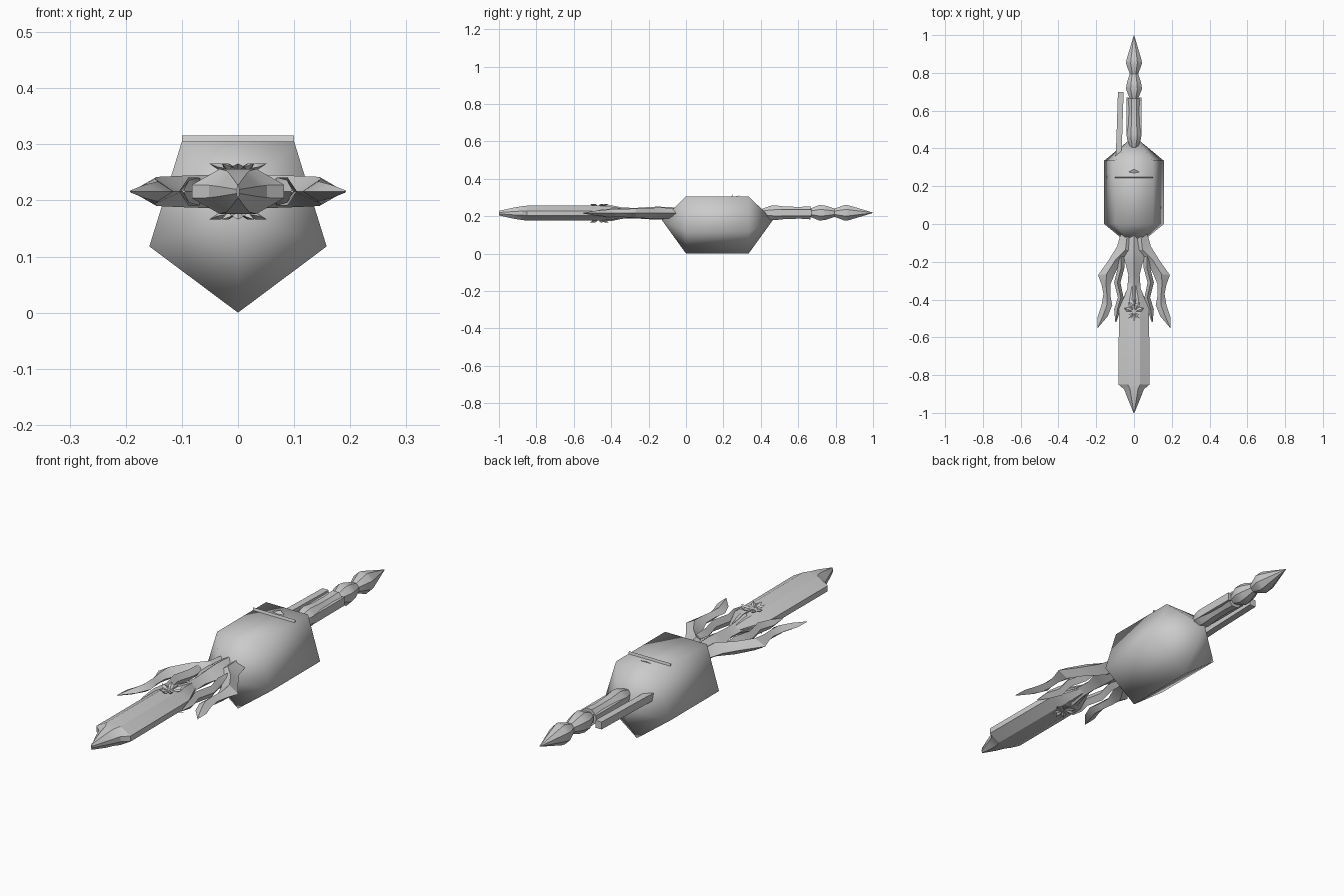
import bpy, bmesh, math
from mathutils import Matrix, Vector

if "Cube" in bpy.data.objects:
    bpy.data.objects.remove(bpy.data.objects["Cube"])

grey = bpy.data.materials.new("plain grey")
grey.diffuse_color = (0.6, 0.6, 0.6, 1)
grey.use_nodes = True
grey.node_tree.nodes["Principled BSDF"].inputs["Base Color"].default_value = grey.diffuse_color
MID = 0.216  # height of the long axis


def make(name, verts, faces, smooth=None):
    """Mesh object with outward normals; smooth is an edge angle in degrees."""
    me = bpy.data.meshes.new(name)
    bm = bmesh.new()
    vs = [bm.verts.new(v) for v in verts]
    for f in faces:
        bm.faces.new([vs[i] for i in f])
    bmesh.ops.remove_doubles(bm, verts=bm.verts, dist=1e-5)
    bmesh.ops.recalc_face_normals(bm, faces=bm.faces)
    bm.to_mesh(me)
    bm.free()
    ob = bpy.data.objects.new(name, me)
    bpy.context.collection.objects.link(ob)
    me.materials.append(grey)
    if smooth:
        bpy.ops.object.select_all(action='DESELECT')
        ob.select_set(True)
        bpy.context.view_layer.objects.active = ob
        bpy.ops.object.shade_smooth_by_angle(angle=math.radians(smooth))
    return ob


def loft(name, rings, smooth=None):
    """Skin equal-sized rings and cap both ends."""
    n = len(rings[0])
    verts = [v for r in rings for v in r]
    faces = [(i * n + j, i * n + (j + 1) % n, (i + 1) * n + (j + 1) % n, (i + 1) * n + j)
             for i in range(len(rings) - 1) for j in range(n)]
    faces += [tuple(range(n)), tuple(range(len(verts) - n, len(verts)))]
    return make(name, verts, faces, smooth)


def ridged(name, stations, side=1, smooth=25):
    """Tapered strip with a ridge on top and bottom: (outer xy, inner xy, half height)."""
    rings = []
    for (ox, oy), (ix, iy), h in stations:
        mx, my = (ox + ix) / 2, (oy + iy) / 2
        rings.append([(side * ox, oy, MID), (side * mx, my, MID + h),
                      (side * ix, iy, MID), (side * mx, my, MID - h)])
    return loft(name, rings, smooth)


def box(name, x0, x1, y0, y1, z0, z1):
    return loft(name, [[(x0, y, z0), (x1, y, z0), (x1, y, z1), (x0, y, z1)] for y in (y0, y1)])


# Body: pentagonal drum with a pointed pyramid at each end
pent = [(0, 0), (0.158, 0.118), (0.1, 0.305), (-0.1, 0.305), (-0.158, 0.118)]
verts = [(x, y, z) for y in (0.0, 0.335) for x, z in pent]
verts += [(0, -0.13, 0.18), (0, 0.465, 0.18)]
faces = []
for i in range(5):
    j = (i + 1) % 5
    faces += [(i, j, j + 5, i + 5), (i, j, 10), (i + 5, j + 5, 11)]
make("body", verts, faces, 180)

# Raised lip and small catch on the body top
make("top_lip", [(-0.1, 0.243, 0.304), (0.1, 0.243, 0.304), (0.1, 0.247, 0.316), (-0.1, 0.247, 0.316),
                 (0.1, 0.25, 0.304), (-0.1, 0.25, 0.304)],
     [(0, 1, 2, 3), (3, 2, 4, 5), (0, 3, 5), (1, 4, 2), (0, 5, 4, 1)])
make("top_catch", [(-0.03, 0.275, 0.306), (0, 0.27, 0.306), (0.03, 0.275, 0.306), (0, 0.29, 0.314)],
     [(0, 1, 3), (1, 2, 3), (0, 3, 2), (0, 2, 1)])


# Blade: octagonal section with a stepped point
def blade_ring(y, w, h):
    return [(x * w, y, MID + z * h) for x, z in
            ((1, -0.3), (1, 0.3), (0.4, 1), (-0.4, 1), (-1, 0.3), (-1, -0.3), (-0.4, -1), (0.4, -1))]


loft("blade", [blade_ring(*r) for r in (
    (-0.28, 0.006, 0.012), (-0.38, 0.05, 0.032), (-0.45, 0.08, 0.04), (-0.85, 0.082, 0.04),
    (-0.875, 0.052, 0.037), (-0.92, 0.035, 0.03), (-1.0, 0.002, 0.012))], 25)

# Stem that joins the blade to the body
ridged("guard_stem", [((0.03, -0.04), (-0.03, -0.04), 0.03), ((0.07, -0.15), (-0.07, -0.15), 0.035),
                      ((0.045, -0.21), (-0.045, -0.21), 0.032), ((0.03, -0.27), (-0.03, -0.27), 0.028),
                      ((0.035, -0.34), (-0.035, -0.34), 0.03), ((0.06, -0.4), (-0.06, -0.4), 0.042),
                      ((0.001, -0.49), (-0.001, -0.49), 0.04)])

# Guard wings and inner prongs, mirrored
for side, label in ((1, "right"), (-1, "left")):
    ridged("guard_wing_" + label, [
        ((0.07, -0.05), (0, -0.05), 0.026), ((0.09, -0.12), (0, -0.15), 0.03),
        ((0.14, -0.2), (0.06, -0.185), 0.028), ((0.19, -0.27), (0.1, -0.26), 0.026),
        ((0.172, -0.32), (0.125, -0.32), 0.022), ((0.162, -0.37), (0.125, -0.38), 0.02),
        ((0.172, -0.43), (0.115, -0.43), 0.018), ((0.192, -0.49), (0.14, -0.49), 0.012),
        ((0.193, -0.55), (0.19, -0.548), 0.002)], side)
    ridged("guard_prong_" + label, [
        ((0.09, -0.17), (0.05, -0.17), 0.022), ((0.088, -0.24), (0.05, -0.23), 0.025),
        ((0.105, -0.31), (0.072, -0.31), 0.025), ((0.085, -0.39), (0.055, -0.39), 0.025),
        ((0.105, -0.45), (0.07, -0.45), 0.02), ((0.099, -0.52), (0.094, -0.52), 0.003)], side)

# Flower ornament on both blade faces
for sz, label in ((1, "upper"), (-1, "lower")):
    verts, faces = [], []
    for deg, size in ((20, 0.055), (62, 0.06), (118, 0.06), (160, 0.055), (230, 0.045), (270, 0.05), (310, 0.045)):
        turn = Matrix.Rotation(math.radians(deg), 3, 'Z')
        n = len(verts)
        for x, y, z in ((0.1, 0, 0.038), (0.65, 0.22, 0.044), (1, 0, 0.05), (0.65, -0.22, 0.044), (0.6, 0, 0.05), (0.6, 0, 0.036)):
            p = turn @ Vector((x * size, y * size, 0))
            verts.append((p.x, p.y - 0.465, MID + sz * z))
        for i in range(4):
            j = (i + 1) % 4
            faces += [(n + i, n + j, n + 4), (n + j, n + i, n + 5)]
    make("flower_" + label, verts, faces)


# Turned handle with two beads and a spike
def ring(y, r, n=8):
    return [(r * math.cos(2 * math.pi * (k + 0.5) / n), y, MID + 0.002 + r * math.sin(2 * math.pi * (k + 0.5) / n))
            for k in range(n)]


loft("grip", [ring(*p) for p in ((0.4, 0.02), (0.45, 0.04), (0.475, 0.043), (0.53, 0.036),
                                 (0.61, 0.034), (0.665, 0.038))], 35)
loft("bead", [ring(*p) for p in ((0.66, 0.022), (0.715, 0.046), (0.75, 0.04), (0.8, 0.022))], 35)
loft("spike", [ring(*p) for p in ((0.79, 0.022), (0.85, 0.046), (0.87, 0.043), (1.0, 0.001))], 35)

# Side rails along the grip
for s, label in ((1, "right"), (-1, "left")):
    box("grip_rail_" + label, s * 0.026, s * 0.04, 0.47, 0.67, 0.2, 0.236)

# Slanted side lever
loft("side_lever", [[(x + dx, y, 0.215 + dz) for dx, dz in
                     ((-0.015, -0.016), (0.015, -0.016), (0.015, 0.016), (-0.015, 0.016))]
                    for x, y in ((-0.082, 0.36), (-0.078, 0.45), (-0.07, 0.698))])
